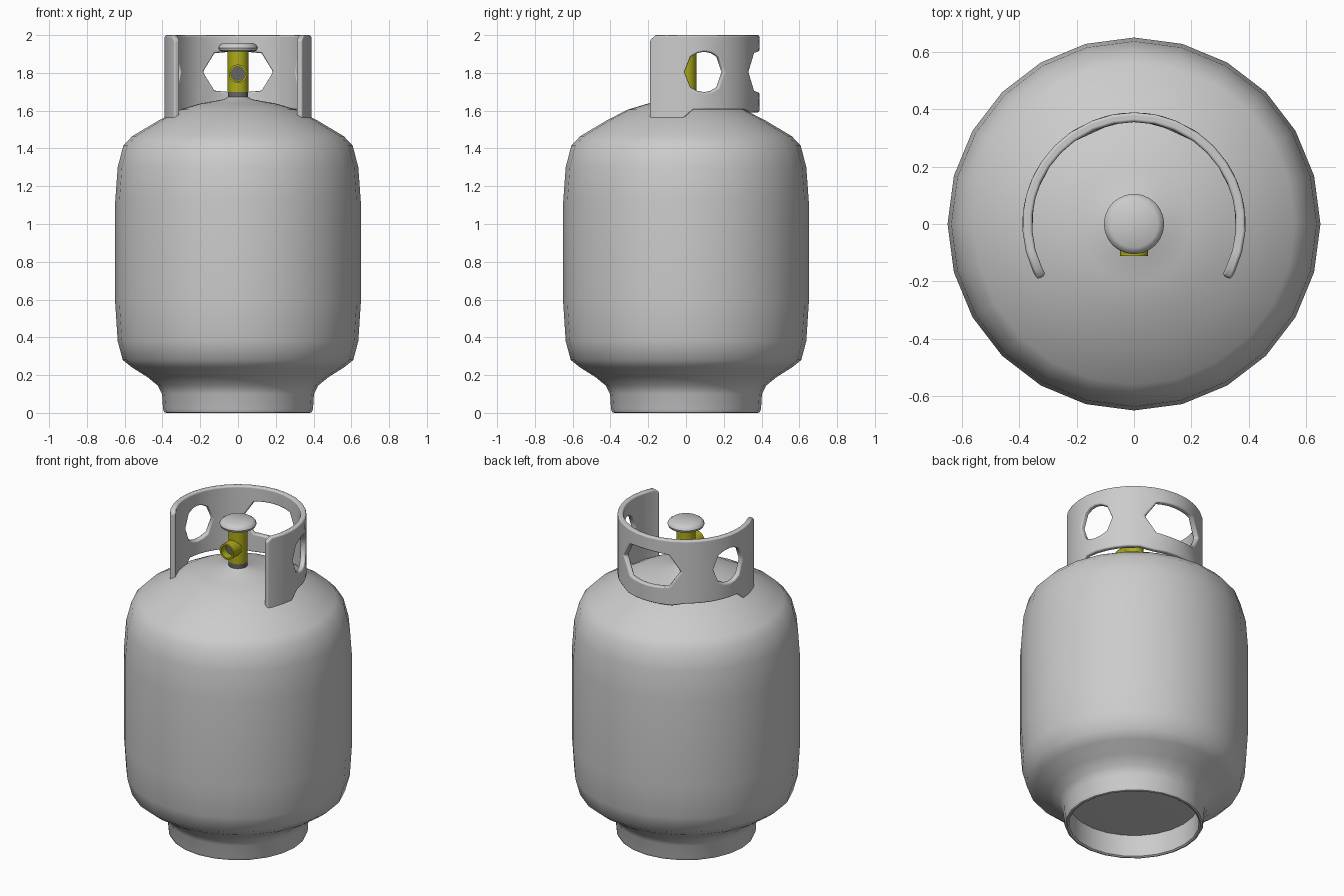
import bpy, bmesh
from math import sin, cos, radians, pi
from mathutils import Matrix

if "Cube" in bpy.data.objects:
    bpy.data.objects.remove(bpy.data.objects["Cube"])


def material(name, colour):
    m = bpy.data.materials.new(name)
    m.diffuse_color = (*colour, 1)
    m.use_nodes = True
    m.node_tree.nodes["Principled BSDF"].inputs["Base Color"].default_value = m.diffuse_color
    return m


def finish(bm, name, mat=None, angle=40):
    bmesh.ops.recalc_face_normals(bm, faces=bm.faces)
    me = bpy.data.meshes.new(name)
    bm.to_mesh(me)
    bm.free()
    me.shade_smooth()
    me.set_sharp_from_angle(angle=radians(angle))
    if mat:
        me.materials.append(mat)
    ob = bpy.data.objects.new(name, me)
    bpy.context.collection.objects.link(ob)
    return ob


def lathe(name, profile, sides=24, matrix=None, mat=None, angle=40):
    """Revolve (radius, height) points about z; radius 0 makes a pole."""
    bm = bmesh.new()
    rings = []
    for r, z in profile:
        n = sides if r > 0 else 1
        rings.append([bm.verts.new((r * cos(2 * pi * i / sides), r * sin(2 * pi * i / sides), z))
                      for i in range(n)])
    for a, b in zip(rings, rings[1:]):
        for i in range(sides):
            j = (i + 1) % sides
            quad = [a[i % len(a)], a[j % len(a)], b[j % len(b)], b[i % len(b)]]
            bm.faces.new(list(dict.fromkeys(quad)))
    if matrix:
        bm.transform(matrix)
    return finish(bm, name, mat, angle)


brass = material("olive_brass", (0.42, 0.41, 0.01))
dark = material("dark_grey", (0.13, 0.13, 0.13))

# Tank with neck on top and hollow foot ring below
lathe("tank", [
    (0, 1.685), (0.05, 1.685), (0.053, 1.672), (0.075, 1.66), (0.2, 1.638), (0.31, 1.605),
    (0.42, 1.548), (0.56, 1.465), (0.607, 1.415), (0.637, 1.30), (0.65, 1.12),
    (0.65, 0.58), (0.637, 0.38), (0.61, 0.28), (0.56, 0.24), (0.48, 0.19), (0.425, 0.145),
    (0.402, 0.10), (0.397, 0.02), (0.39, 0.003), (0.38, 0), (0.37, 0.006), (0.368, 0.14), (0, 0.13)])

# Guard collar: an arc-shaped sheet with ringed openings, thickened and rounded
R, MID = 0.372, 1.805
side = [-4, 5.5, 15, 24.5, 34]
back = [55, 66.7, 78.3, 90, 101.7, 113.3, 125]
right = [-30, -25, -14.5] + side + [44.5]
columns = right + back + [180 - a for a in reversed(right)]


def heights(az):
    a = az if az <= 90 else 180 - az
    low = 1.55 if a < 0 else 1.605 if a < 60 else 1.59
    return low, MID, 1.975 if a == -30 else 2.0


bm = bmesh.new()


def on_arc(az, z):
    return bm.verts.new((R * cos(radians(az)), R * sin(radians(az)), z))


grid = [[on_arc(az, z) for z in heights(az)] for az in columns]
# Openings: centre, half width, corner width factor, corner height drop
openings = [(side, 16.2, 0.7, 0.25), (back, 30.5, 0.66, 0.08),
            ([180 - a for a in reversed(side)], 16.2, 0.7, 0.25)]
used = set()
for block, half, wide, drop in openings:
    first = columns.index(block[0])
    n = len(block)
    used.update(range(first, first + n - 1))
    centre = (block[0] + block[-1]) / 2
    loop = [(i, 0) for i in range(n)] + [(n - 1, 1)] + [(i, 2) for i in reversed(range(n))] + [(0, 1)]
    outer, inner = [], []
    for i, row in loop:
        u = 2 * i / (n - 1) - 1
        v = (row - 1) * (1 - drop * u * u)
        outer.append(grid[first + i][row])
        inner.append(on_arc(centre + half * u * (1 if row == 1 else wide), MID + 0.107 * v))
    for k in range(len(loop)):
        m = (k + 1) % len(loop)
        bm.faces.new((outer[k], outer[m], inner[m], inner[k]))
for i in range(len(columns) - 1):
    if i not in used:
        for row in (0, 1):
            bm.faces.new((grid[i][row], grid[i + 1][row], grid[i + 1][row + 1], grid[i][row + 1]))
bmesh.ops.remove_doubles(bm, verts=[v for v in bm.verts if not v.link_faces], dist=1e-6)
collar = finish(bm, "guard_collar", angle=60)
solid = collar.modifiers.new("thickness", 'SOLIDIFY')
solid.thickness, solid.offset = 0.034, 0
bevel = collar.modifiers.new("rounded_edges", 'BEVEL')
bevel.width, bevel.segments = 0.011, 2
bevel.limit_method, bevel.angle_limit = 'ANGLE', radians(50)
bevel.harden_normals = True

# Valve: dark base band, brass stem, grey hand knob
lathe("valve_base", [(0, 1.67), (0.054, 1.67), (0.054, 1.705), (0, 1.705)], mat=dark)
lathe("valve_stem", [(0, 1.70), (0.055, 1.70), (0.055, 1.925), (0, 1.925)], mat=brass)
lathe("valve_knob", [(0, 1.912), (0.085, 1.912), (0.1, 1.919), (0.105, 1.932),
                     (0.1, 1.945), (0.083, 1.957), (0, 1.957)])

# Outlet: open brass tube pointing to the front with a grey plug inside
forward = Matrix.Translation((0, 0, MID - 0.01)) @ Matrix.Rotation(radians(90), 4, 'X')
lathe("valve_outlet", [(0, 0), (0.049, 0), (0.049, 0.112), (0.038, 0.112), (0.038, 0.06), (0, 0.06)],
      matrix=forward, mat=brass)
lathe("outlet_plug", [(0, 0.05), (0.037, 0.05), (0.037, 0.066), (0, 0.066)], matrix=forward, mat=dark)
